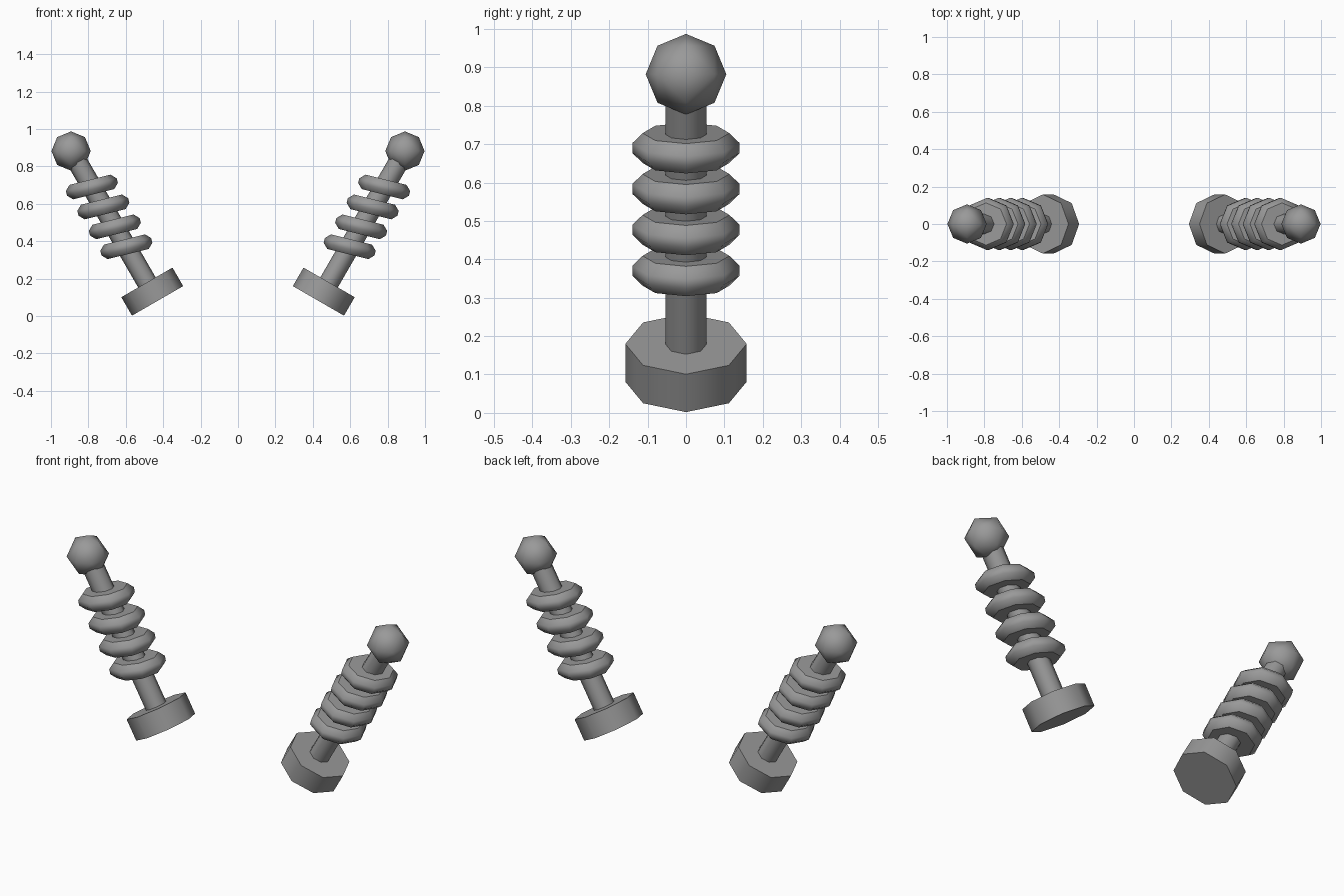
import bpy
import bmesh
from itertools import product
from math import sin, cos, tau, radians
from mathutils import Matrix, Vector

cube = bpy.data.objects.get("Cube")
if cube:
    bpy.data.objects.remove(cube)

grey = bpy.data.materials.new("plain_grey")
grey.use_nodes = True
colour = (0.32, 0.32, 0.32, 1)
grey.diffuse_color = colour
grey.node_tree.nodes["Principled BSDF"].inputs["Base Color"].default_value = colour

SIDES = 8
LEAN = 30        # tilt of the shaft and foot
RING_LEAN = 14   # the rings lie flatter than the shaft
FOOT = Vector((0.43, 0, 0.081))
AXIS = Vector((sin(radians(LEAN)), 0, cos(radians(LEAN))))


def finish(name, bm, centre, lean, side):
    """Turn a bmesh into an object placed on one side of the model."""
    bmesh.ops.recalc_face_normals(bm, faces=bm.faces)
    mesh = bpy.data.meshes.new(name)
    bm.to_mesh(mesh)
    bm.free()
    mesh.materials.append(grey)
    obj = bpy.data.objects.new(name, mesh)
    bpy.context.collection.objects.link(obj)
    place = Matrix.Translation((centre.x * side, centre.y, centre.z))
    obj.matrix_world = place @ Matrix.Rotation(radians(lean * side), 4, "Y")


def lathe(name, profile, centre, lean, side):
    """Spin (radius, height) points into a solid with flat, sharp-edged caps."""
    bm = bmesh.new()
    loops = [[bm.verts.new((r * cos(tau * i / SIDES), r * sin(tau * i / SIDES), h))
              for i in range(SIDES)] for r, h in profile]
    for low, high in zip(loops, loops[1:]):
        for i in range(SIDES):
            j = (i + 1) % SIDES
            bm.faces.new((low[i], low[j], high[j], high[i])).smooth = True
    for loop in (loops[0], loops[-1]):
        cap = bm.faces.new(loop)
        for edge in cap.edges:
            edge.smooth = False
    finish(name, bm, centre, lean, side)


def ball(name, radius, centre, side):
    """Once-divided octahedron pushed out to a sphere."""
    bm = bmesh.new()
    for p in product((-1, 0, 1), repeat=3):
        if p.count(0) in (1, 2):
            bm.verts.new(Vector(p).normalized() * radius)
    bmesh.ops.convex_hull(bm, input=bm.verts)
    for face in bm.faces:
        face.smooth = True
    finish(name, bm, centre, 0, side)


for label, side in (("left", 1), ("right", -1)):
    # Foot, shaft and ball tip
    lathe(label + "_foot", [(0.158, 0), (0.158, 0.114)], FOOT, LEAN, side)
    lathe(label + "_shaft", [(0.054, 0.05), (0.054, 0.9)], FOOT, LEAN, side)
    ball(label + "_ball", 0.105, FOOT + AXIS * 0.925, side)
    # Four rounded rings along the shaft
    for n in range(4):
        lathe(f"{label}_ring_{n + 1}",
              [(0.113, -0.04), (0.14, -0.013), (0.14, 0.013), (0.113, 0.04)],
              FOOT + AXIS * (0.334 + 0.123 * n), RING_LEAN, side)
